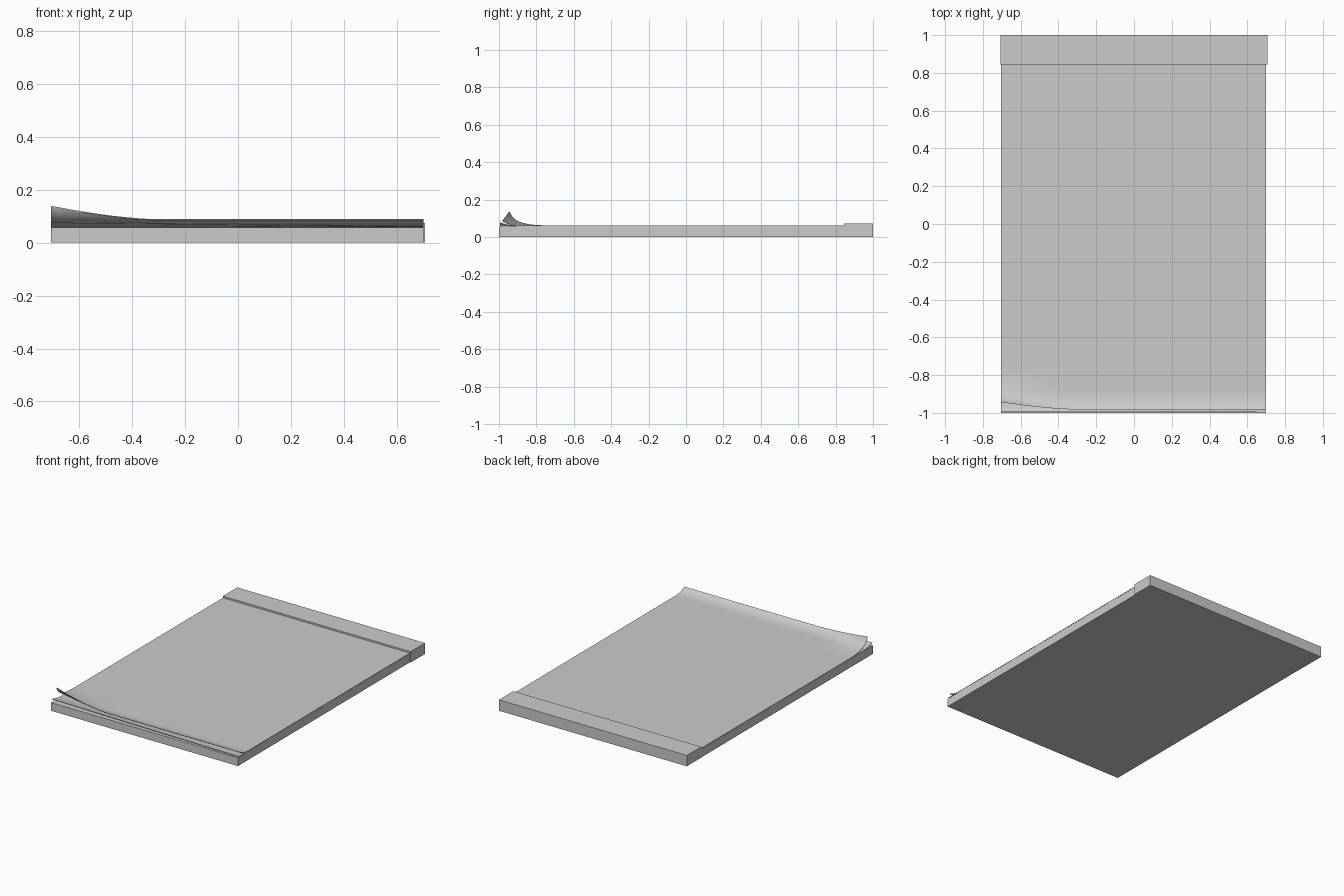
import bpy
import bmesh

cube = bpy.data.objects.get("Cube")
if cube:
    bpy.data.objects.remove(cube, do_unlink=True)

paper = bpy.data.materials.new("paper_grey")
paper.use_nodes = True
GREY = (0.6, 0.6, 0.6, 1)
paper.diffuse_color = GREY
paper.node_tree.nodes["Principled BSDF"].inputs["Base Color"].default_value = GREY


def finish(name, bm):
    bmesh.ops.recalc_face_normals(bm, faces=bm.faces)
    mesh = bpy.data.meshes.new(name)
    bm.to_mesh(mesh)
    bm.free()
    mesh.materials.append(paper)
    ob = bpy.data.objects.new(name, mesh)
    bpy.context.collection.objects.link(ob)
    return ob


def box(name, lo, hi):
    bm = bmesh.new()
    bmesh.ops.create_cube(bm, size=1)
    for v in bm.verts:
        v.co = [a + (c + 0.5) * (b - a) for a, b, c in zip(lo, hi, v.co)]
    return finish(name, bm)


def ramp(t):
    return max(0.0, min(1.0, t))


def sheet(name, base, thick, curl, nx=40, ny=40):
    """Thin closed sheet bent by curl(x, y) -> (rise, pull back)."""
    bm = bmesh.new()
    layers = []
    for offset in (0, thick):
        rows = []
        for j in range(ny + 1):
            # rows crowd towards the free front edge
            y = -1 + 1.85 * (j / ny) ** 2.5
            row = []
            for i in range(nx + 1):
                x = LEFT + (RIGHT - LEFT) * i / nx
                rise, pull = curl(x, y)
                row.append(bm.verts.new((x, y + pull, base + offset + rise)))
            rows.append(row)
        layers.append(rows)
    for rows in layers:
        for j in range(ny):
            for i in range(nx):
                bm.faces.new((rows[j][i], rows[j][i + 1],
                              rows[j + 1][i + 1], rows[j + 1][i]))
    # close the rim between the lower and upper skins
    low, top = layers
    rims = [(low[0], top[0]), (low[-1], top[-1])]
    rims += [([r[k] for r in low], [r[k] for r in top]) for k in (0, -1)]
    for a, b in rims:
        for i in range(len(a) - 1):
            bm.faces.new((a[i], a[i + 1], b[i + 1], b[i]))
    ob = finish(name, bm)
    bpy.ops.object.select_all(action="DESELECT")
    ob.select_set(True)
    bpy.context.view_layer.objects.active = ob
    bpy.ops.object.shade_smooth_by_angle()
    return ob


LEFT, RIGHT = -0.705, 0.70


def top_curl(x, y):
    # whole front edge lifts, with a bigger lift at one corner
    edge = ramp((-0.89 - y) / 0.11) ** 2
    corner = ramp((-0.3 - x) / 0.4) ** 1.6
    lift = ramp((-0.76 - y) / 0.24) ** 2
    return 0.025 * edge + 0.05 * corner * lift, 0.018 * edge + 0.038 * corner * lift


def second_curl(x, y):
    side = ramp((RIGHT - x) / (RIGHT - LEFT))
    edge = ramp((-0.88 - y) / 0.12) ** 2
    return (0.004 + 0.015 * side) * edge, 0.005 * edge


# Pad, two loose sheets and the raised binding strip
box("page_block", (LEFT, -1, 0), (RIGHT, 0.85, 0.056))
sheet("second_sheet", 0.0565, 0.003, second_curl)
sheet("top_sheet", 0.06, 0.003, top_curl)
box("binding_strip", (-0.706, 0.845, 0), (0.706, 1, 0.074))
